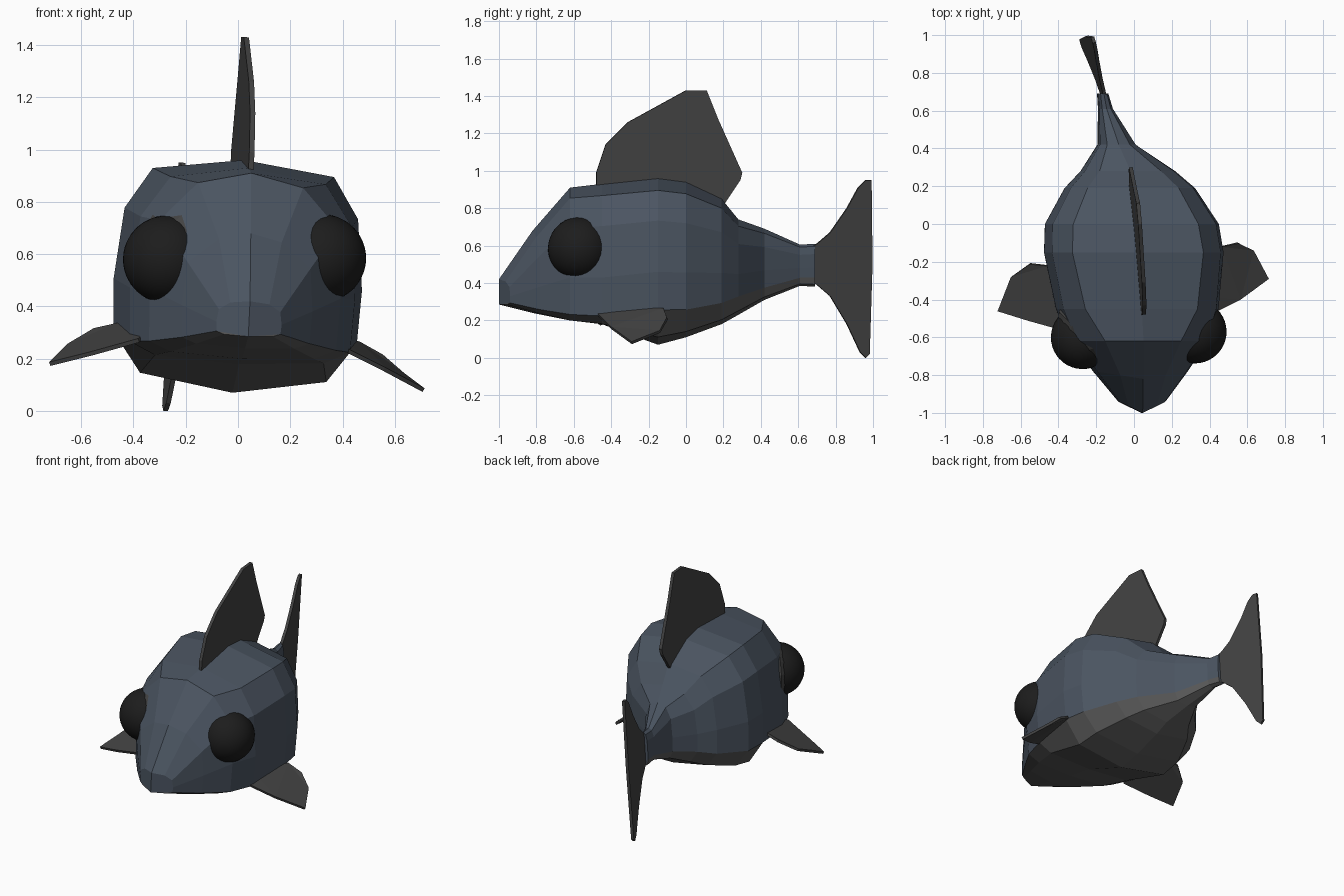
import bpy, bmesh
from mathutils import Vector

if "Cube" in bpy.data.objects:
    bpy.data.objects.remove(bpy.data.objects["Cube"])


def material(name, rgb):
    m = bpy.data.materials.new(name)
    m.diffuse_color = (*rgb, 1)
    m.use_nodes = True
    m.node_tree.nodes["Principled BSDF"].inputs["Base Color"].default_value = m.diffuse_color
    return m


BLUE = material("blue_scales", (0.07, 0.09, 0.12))
BELLY = material("belly_grey", (0.10, 0.10, 0.10))
FIN = material("fin_grey", (0.055, 0.055, 0.055))
BLACK = material("eye_black", (0.012, 0.012, 0.012))


def finish(name, bm, mats):
    bmesh.ops.recalc_face_normals(bm, faces=bm.faces[:])
    me = bpy.data.meshes.new(name)
    bm.to_mesh(me)
    bm.free()
    for m in mats:
        me.materials.append(m)
    ob = bpy.data.objects.new(name, me)
    bpy.context.collection.objects.link(ob)
    return ob


# Body stations: y, centre x, half width, top, belly seam, bottom, ridge ratio, bow
STATIONS = [
    (-1.00, .05, .125, .42, .30, .285, .60, .06),
    (-.82, .04, .25, .68, .27, .24, .48, .04),
    (-.62, .03, .365, .91, .25, .20, .55, 0),
    (-.45, .02, .43, .93, .245, .18, .69, 0),
    (-.15, 0, .475, .96, .28, .07, .73, 0),
    (0, -.01, .46, .94, .28, .11, .72, 0),
    (.19, -.02, .345, .85, .31, .18, .70, 0),
    (.28, -.03, .25, .74, .34, .23, .65, 0),
    (.42, -.09, .10, .69, .38, .31, .60, 0),
    (.61, -.15, .038, .605, .43, .385, .60, 0),
    (.69, -.165, .028, .61, .43, .38, .60, 0),
]


def ring(y, cx, w, top, seam, bot, ridge, bow):
    h = top - seam
    half = [(0, top), (ridge, seam + .93 * h), (.94, seam + .70 * h), (1, seam + .30 * h),
            (.98, seam), (.75, bot + .28 * (seam - bot)), (0, bot)]
    loop = half + [(-x, z) for x, z in half[-2:0:-1]]
    # the body leans slightly to one side
    return [(cx + x * w + (z - .5) * .05, y + abs(x) * bow, z - x * w * .05) for x, z in loop]


# Body: faceted loft, blue above the seam and grey below
bm = bmesh.new()
rings = [[bm.verts.new(p) for p in ring(*s)] for s in STATIONS]
n = len(rings[0])
for a, b in zip(rings, rings[1:]):
    for i in range(n):
        j = (i + 1) % n
        f = bm.faces.new((a[i], a[j], b[j], b[i]))
        f.material_index = 1 if 4 <= i <= 7 else 0
for r in (rings[0], rings[-1]):
    for side in (1, -1):
        v = [r[(side * k) % n] for k in range(7)]
        bm.faces.new(v[:5] + [v[6]])
        bm.faces.new(v[4:7]).material_index = 1
finish("body", bm, [BLUE, BELLY])


# Fins: thin sheets with a little thickness
def fin(name, pts, thick=.016):
    bm = bmesh.new()
    bm.faces.new([bm.verts.new(p) for p in pts])
    bmesh.ops.triangulate(bm, faces=bm.faces[:])
    ob = finish(name, bm, [FIN])
    mod = ob.modifiers.new("thickness", 'SOLIDIFY')
    mod.thickness = thick
    mod.offset = 0


dorsal = [(-.48, .88), (-.48, .99), (-.43, 1.14), (-.31, 1.26), (0, 1.43), (.11, 1.43),
          (.17, 1.28), (.30, .99), (.29, .95), (.19, .80)]
fin("dorsal_fin", [(.008 - .09 * y + (z - .95) * .05, y, z) for y, z in dorsal], .02)

tail = [(.66, .59), (.70, .61), (.77, .67), (.86, .80), (.92, .91), (.96, .95), (.99, .95),
        (.995, .50), (.98, .02), (.96, 0), (.93, .03), (.86, .18), (.77, .33), (.70, .39), (.66, .41)]
fin("tail_fin", [(-.165 - .29 * (y - .69) + (z - .48) * .07, y, z) for y, z in tail], .018)

fin("right_side_fin", [(.40, -.48, .24), (.56, -.40, .16), (.71, -.29, .08), (.63, -.14, .14),
                       (.55, -.10, .21), (.46, -.12, .26), (.38, -.38, .27)])
fin("left_side_fin", [(-.38, -.56, .27), (-.56, -.51, .22), (-.72, -.46, .18), (-.65, -.28, .25),
                      (-.55, -.21, .31), (-.46, -.22, .33), (-.34, -.46, .31)])


# Eyes: smooth ball seated in a bevelled socket ring facing outward and forward
def eye(side, centre, facing):
    d = Vector(facing).normalized()
    rot = d.to_track_quat('Z', 'Y').to_matrix().to_4x4()
    c = Vector(centre)
    bm = bmesh.new()
    bmesh.ops.create_uvsphere(bm, u_segments=32, v_segments=20, radius=.168)
    bm.transform(rot)
    bmesh.ops.translate(bm, vec=c, verts=bm.verts[:])
    for f in bm.faces:
        f.smooth = True
    finish(side + "_eye", bm, [BLACK])

    bm = bmesh.new()
    profile = [(.17, -.13), (.195, -.04), (.19, .0), (.165, .025), (.15, -.02)]
    loops = []
    for r, z in profile:
        res = bmesh.ops.create_circle(bm, segments=14, radius=r)
        bmesh.ops.translate(bm, vec=(0, 0, z), verts=res['verts'])
        loops.append(res['verts'])
    for a, b in zip(loops, loops[1:]):
        for i in range(14):
            j = (i + 1) % 14
            bm.faces.new((a[i], a[j], b[j], b[i]))
    bm.transform(rot)
    bmesh.ops.translate(bm, vec=c, verts=bm.verts[:])
    finish(side + "_eye_socket", bm, [FIN])


eye("left", (-.272, -.60, .58), (-.73, -.68, .02))
eye("right", (.322, -.57, .585), (.82, -.57, .0))
